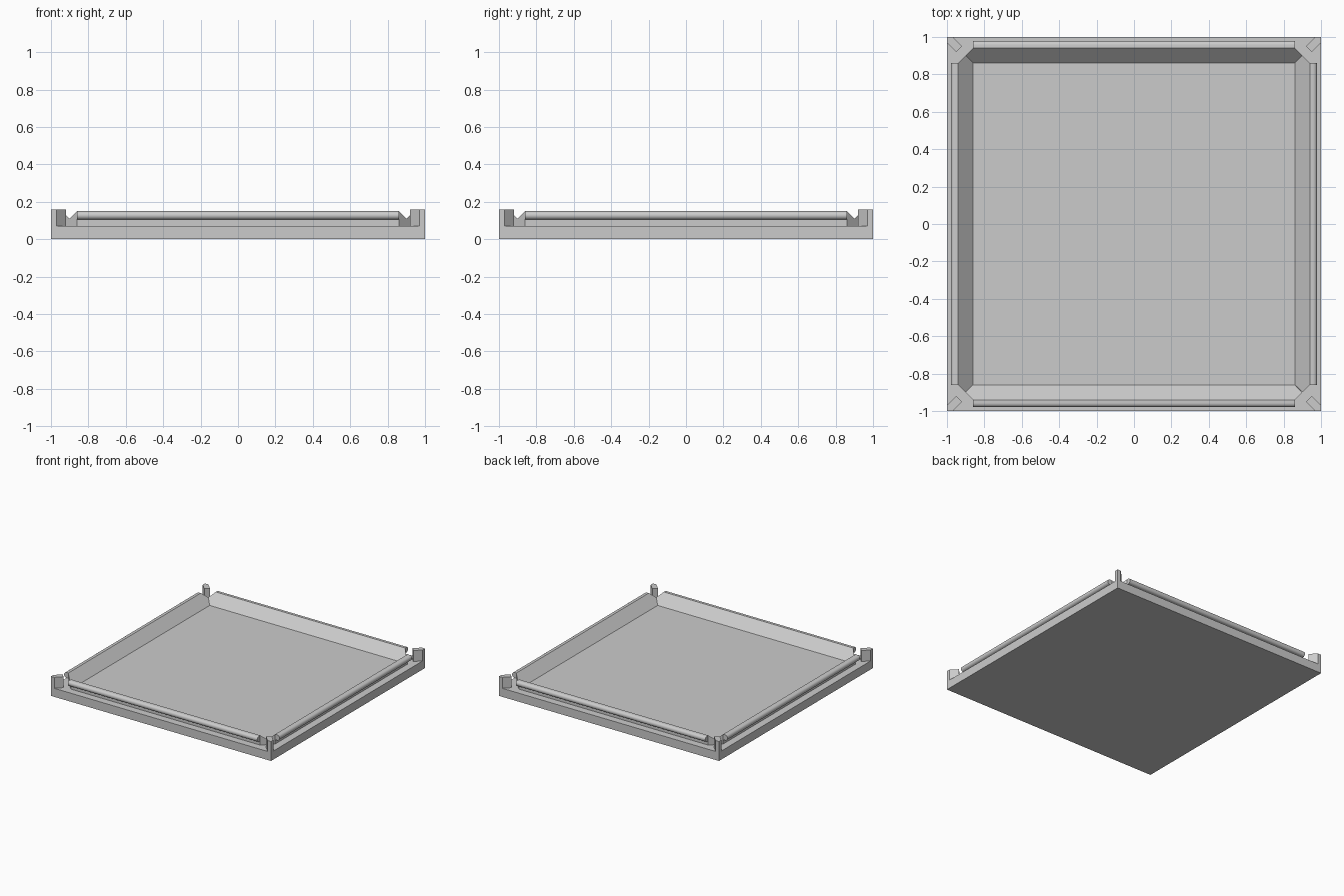
import bpy
import bmesh
from math import sin, cos, pi
from mathutils import Matrix

if "Cube" in bpy.data.objects:
    bpy.data.objects.remove(bpy.data.objects["Cube"], do_unlink=True)

grey = bpy.data.materials.new("light grey")
grey.use_nodes = True
grey.diffuse_color = (0.6, 0.6, 0.6, 1)
grey.node_tree.nodes["Principled BSDF"].inputs["Base Color"].default_value = (0.6, 0.6, 0.6, 1)

FLOOR, RIM, POST_TOP = 0.07, 0.15, 0.16
INNER, MID, OUTER = 0.86, 0.90, 0.94


def finish(name, bm, turn=0, smooth=False):
    """Turn the mesh about z and make it an object."""
    bmesh.ops.recalc_face_normals(bm, faces=bm.faces)
    bm.transform(Matrix.Rotation(turn, 4, "Z"))
    mesh = bpy.data.meshes.new(name)
    bm.to_mesh(mesh)
    bm.free()
    mesh.materials.append(grey)
    obj = bpy.data.objects.new(name, mesh)
    bpy.context.collection.objects.link(obj)
    if smooth:
        bpy.ops.object.select_all(action="DESELECT")
        obj.select_set(True)
        bpy.context.view_layer.objects.active = obj
        bpy.ops.object.shade_smooth_by_angle(angle=pi / 5)


def loft(first, second, end_parts=None):
    """Join two matching outlines and cap both ends."""
    bm = bmesh.new()
    a = [bm.verts.new(p) for p in first]
    b = [bm.verts.new(p) for p in second]
    n = len(a)
    for i in range(n):
        j = (i + 1) % n
        bm.faces.new((a[i], a[j], b[j], b[i]))
    for part in end_parts or [range(n)]:
        bm.faces.new([a[i] for i in part])
        bm.faces.new([b[i] for i in part])
    return bm


def prism(outline, z0, z1):
    return loft([(x, y, z0) for x, y in outline], [(x, y, z1) for x, y in outline])


# Base slab
finish("base", prism([(-1, -1), (1, -1), (1, 1), (-1, 1)], 0, FLOOR))

# Sloped rail: mitred inside, cut back diagonally at the corner
rail = [(INNER, FLOOR), (MID, FLOOR), (OUTER, FLOOR),
        (OUTER, RIM), (MID, (FLOOR + RIM) / 2)]
reach = [min(y, 2 * MID - y) for y, z in rail]

# Rounded lip overhanging the outside of the rail
radius = 0.0225
lip = [(OUTER, RIM - 2 * radius), (OUTER, RIM)]
for i in range(13):
    t = pi / 2 - pi * i / 12
    lip.append((0.957 + radius * cos(t), RIM - radius + radius * sin(t)))

# Diagonal corner post, flush with the slab corner
post = [(1, 1), (0.97, 1), (0.92, 0.95), (0.95, 0.92), (1, 0.97)]

sides = ["back", "right", "front", "left"]
corners = ["back_left", "back_right", "front_right", "front_left"]
for k in range(4):
    turn = k * pi / 2
    finish(sides[k] + "_rail",
           loft([(-x, y, z) for x, (y, z) in zip(reach, rail)],
                [(x, y, z) for x, (y, z) in zip(reach, rail)],
                [(0, 1, 4), (1, 2, 3, 4)]), turn)
    finish(sides[k] + "_lip",
           loft([(-INNER, y, z) for y, z in lip],
                [(INNER, y, z) for y, z in lip]), turn, smooth=True)
    finish(corners[k] + "_post", prism(post, FLOOR, POST_TOP), turn)
